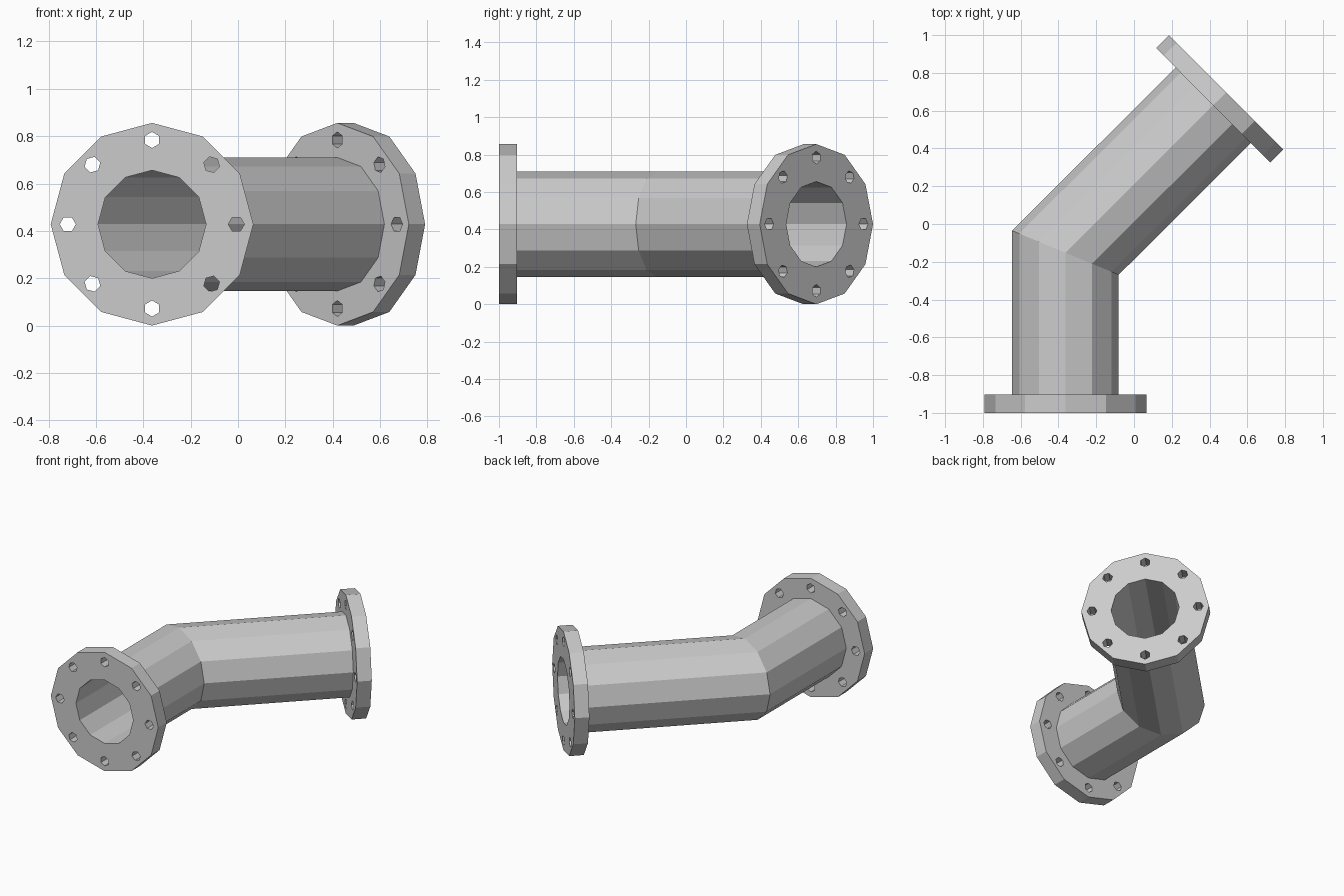
import bpy
import bmesh
from math import cos, sin, tan, pi
from mathutils import Vector

if "Cube" in bpy.data.objects:
    bpy.data.objects.remove(bpy.data.objects["Cube"], do_unlink=True)

SIDES = 12
FLANGE_R, PIPE_R, BORE_R = 0.428, 0.282, 0.228
THICK = 0.097
BOLT_CIRCLE, BOLT_R, BOLTS = 0.356, 0.034, 8
UP = Vector((0, 0, 1))

# Centre line: front face, bend, rear face, with a 45 degree turn
front = Vector((-0.363, -1, FLANGE_R))
bend = Vector((-0.363, -0.152, FLANGE_R))
rear = Vector((0.488, 0.697, FLANGE_R))
front_dir = Vector((0, 1, 0))
rear_dir = (rear - bend).normalized()
front_side = Vector((1, 0, 0))
rear_side = rear_dir.cross(UP)
mitre_side = Vector((1, -tan(pi / 8), 0))

metal = bpy.data.materials.new("grey metal")
metal.use_nodes = True
grey = (0.6, 0.6, 0.6, 1)
metal.diffuse_color = grey
metal.node_tree.nodes["Principled BSDF"].inputs["Base Color"].default_value = grey


def ring(bm, centre, side, radius, count, turn=0):
    """Polygon of vertices in the plane spanned by side and up."""
    angles = [turn + 2 * pi * i / count for i in range(count)]
    return [bm.verts.new(centre + radius * (side * cos(a) + UP * sin(a))) for a in angles]


def bridge(bm, a, b):
    for i in range(len(a)):
        j = (i + 1) % len(a)
        bm.faces.new((a[i], a[j], b[j], b[i]))


def make_object(bm, name):
    bmesh.ops.recalc_face_normals(bm, faces=bm.faces)
    mesh = bpy.data.meshes.new(name)
    bm.to_mesh(mesh)
    bm.free()
    mesh.materials.append(metal)
    obj = bpy.data.objects.new(name, mesh)
    bpy.context.collection.objects.link(obj)
    return obj


# Pipe body: one closed loop of rings, along the outside and back through the bore
front_back = front + front_dir * THICK
rear_back = rear - rear_dir * THICK
stations = [
    (front, front_side, BORE_R),
    (front, front_side, FLANGE_R),
    (front_back, front_side, FLANGE_R),
    (front_back, front_side, PIPE_R),
    (bend, mitre_side, PIPE_R),
    (rear_back, rear_side, PIPE_R),
    (rear_back, rear_side, FLANGE_R),
    (rear, rear_side, FLANGE_R),
    (rear, rear_side, BORE_R),
    (bend, mitre_side, BORE_R),
]
bm = bmesh.new()
rings = [ring(bm, c, s, r, SIDES) for c, s, r in stations]
for a, b in zip(rings, rings[1:] + rings[:1]):
    bridge(bm, a, b)
pipe = make_object(bm, "flanged_pipe_elbow")

# Bolt holes: hexagonal cutters, each with a corner pointing outward
bm = bmesh.new()
for face, direction, side in ((front, front_dir, front_side), (rear, -rear_dir, rear_side)):
    for i in range(BOLTS):
        a = 2 * pi * i / BOLTS
        centre = face + BOLT_CIRCLE * (side * cos(a) + UP * sin(a))
        start = ring(bm, centre - direction * 0.03, side, BOLT_R, 6, a)
        end = ring(bm, centre + direction * (THICK + 0.03), side, BOLT_R, 6, a)
        bridge(bm, start, end)
        bm.faces.new(start)
        bm.faces.new(end)
cutter = make_object(bm, "bolt_hole_cutter")
cutter.hide_render = True

# Cut the holes, then drop the cutter
cut = pipe.modifiers.new("bolt_holes", "BOOLEAN")
cut.operation = "DIFFERENCE"
cut.solver = "EXACT"
cut.object = cutter
bpy.context.view_layer.objects.active = pipe
bpy.ops.object.modifier_apply(modifier=cut.name)
bpy.data.objects.remove(cutter, do_unlink=True)
